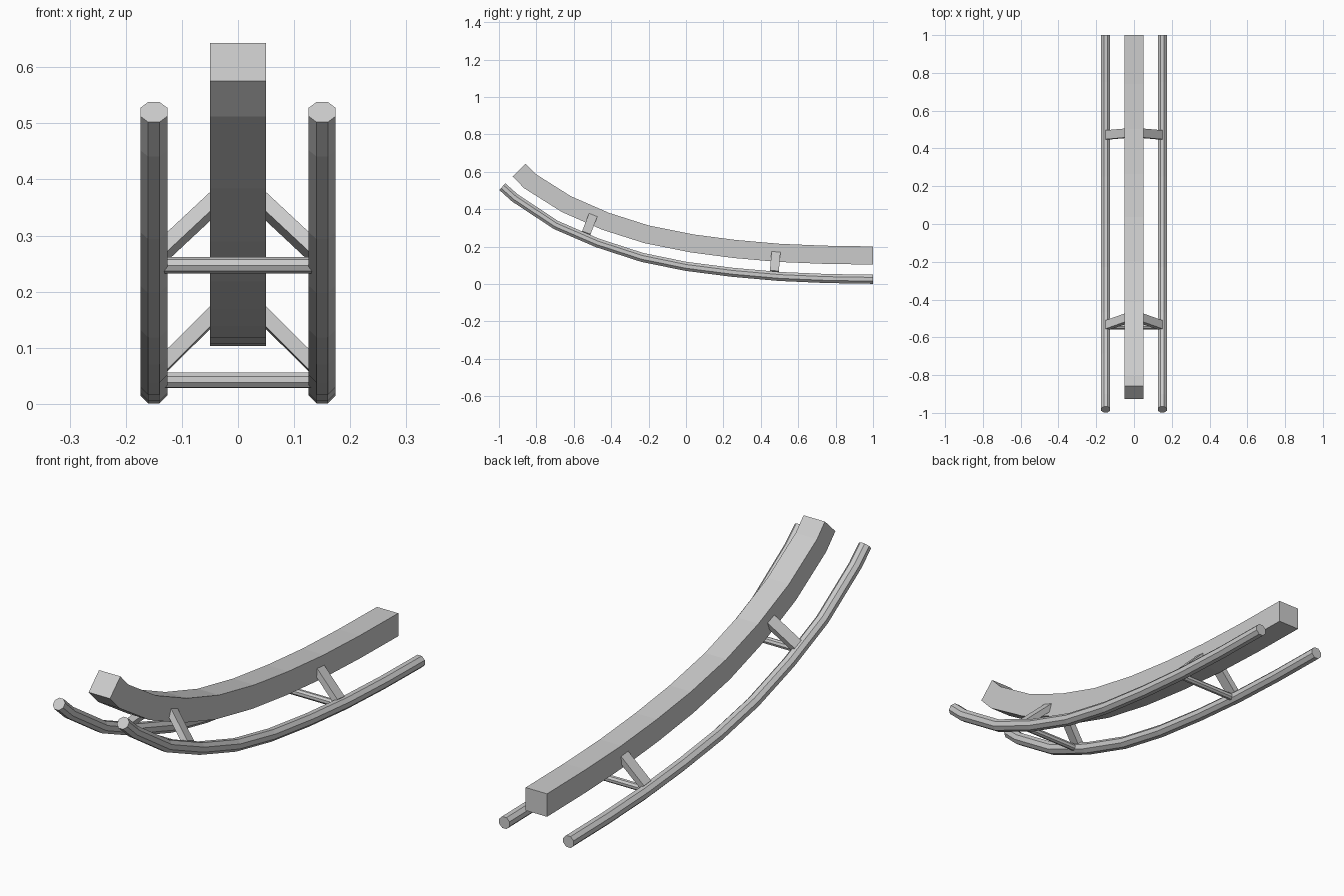
import bpy, bmesh
from math import radians, sin, cos, pi
from mathutils import Vector, Matrix

if "Cube" in bpy.data.objects:
    bpy.data.objects.remove(bpy.data.objects["Cube"])


def add_object(name, bm):
    bmesh.ops.recalc_face_normals(bm, faces=bm.faces)
    mesh = bpy.data.meshes.new(name)
    bm.to_mesh(mesh)
    bm.free()
    obj = bpy.data.objects.new(name, mesh)
    bpy.context.collection.objects.link(obj)
    return obj


def sweep(name, path, profile, x=0.0):
    """Sweep an (x, normal) profile along a (y, z) path with mitred joints."""
    bm = bmesh.new()
    pts = [Vector(p) for p in path]
    dirs = [(b - a).normalized() for a, b in zip(pts, pts[1:])]
    rings = []
    for i, p in enumerate(pts):
        if i == 0:
            t, k = dirs[0], 1.0
        elif i == len(pts) - 1:
            t, k = Vector((1, 0)), 1.0
        else:
            t = (dirs[i - 1] + dirs[i]).normalized()
            k = 1.0 / t.dot(dirs[i])
        n = Vector((-t.y, t.x)) * k
        rings.append([bm.verts.new((x + u, p.x + n.x * v, p.y + n.y * v)) for u, v in profile])
    for a, b in zip(rings, rings[1:]):
        for j in range(len(a)):
            k = (j + 1) % len(a)
            bm.faces.new((a[j], a[k], b[k], b[j]))
    bm.faces.new(rings[0])
    bm.faces.new(rings[-1])
    return add_object(name, bm)


def bar(name, a, b, profile, frame):
    """Straight bar between local points a and b; profile is (path dir, across)."""
    a, b = Vector(a), Vector(b)
    across = (b - a).normalized().cross(Vector((0, 1, 0)))
    bm = bmesh.new()
    ends = [[bm.verts.new(frame @ (e + Vector((0, u, 0)) + across * v)) for u, v in profile]
            for e in (a, b)]
    for j in range(len(profile)):
        k = (j + 1) % len(profile)
        bm.faces.new((ends[0][j], ends[0][k], ends[1][k], ends[1][j]))
    for e in ends:
        bm.faces.new(e)
    return add_object(name, bm)


def rect(w, h):
    return [(-w / 2, -h / 2), (w / 2, -h / 2), (w / 2, h / 2), (-w / 2, h / 2)]


def octagon(r):
    return [(r * cos(pi / 8 + i * pi / 4), r * sin(pi / 8 + i * pi / 4)) for i in range(8)]


# Central square beam
beam_path = [(-0.892, 0.609), (-0.835, 0.55), (-0.64, 0.427), (-0.43, 0.335), (-0.21, 0.265),
             (0.03, 0.217), (0.26, 0.187), (0.5, 0.166), (0.74, 0.156), (1.0, 0.152)]
sweep("center_beam", beam_path, rect(0.1, 0.097))

# Two tubular rails
rail_path = [(-0.982, 0.52), (-0.915, 0.46), (-0.695, 0.315), (-0.475, 0.22), (-0.235, 0.142),
             (0.0, 0.094), (0.25, 0.062), (0.5, 0.040), (0.75, 0.029), (1.0, 0.025)]
for side, s in (("left", -1), ("right", 1)):
    sweep(side + "_rail", rail_path, octagon(0.0262), 0.15 * s)

# Support frames: cross tube plus two diagonal struts
for place, y, z, tilt in (("front", -0.543, 0.247, 21), ("rear", 0.47, 0.042, 5)):
    frame = Matrix.Translation((0, y, z)) @ Matrix.Rotation(-radians(tilt), 4, 'X')
    bar(place + "_cross_tube", (-0.14, 0, 0), (0.14, 0, 0), octagon(0.0145), frame)
    for side, s in (("left", -1), ("right", 1)):
        bar(f"{place}_{side}_strut", (0.142 * s, 0, 0.02), (0.035 * s, 0, 0.127),
            rect(0.048, 0.026), frame)
